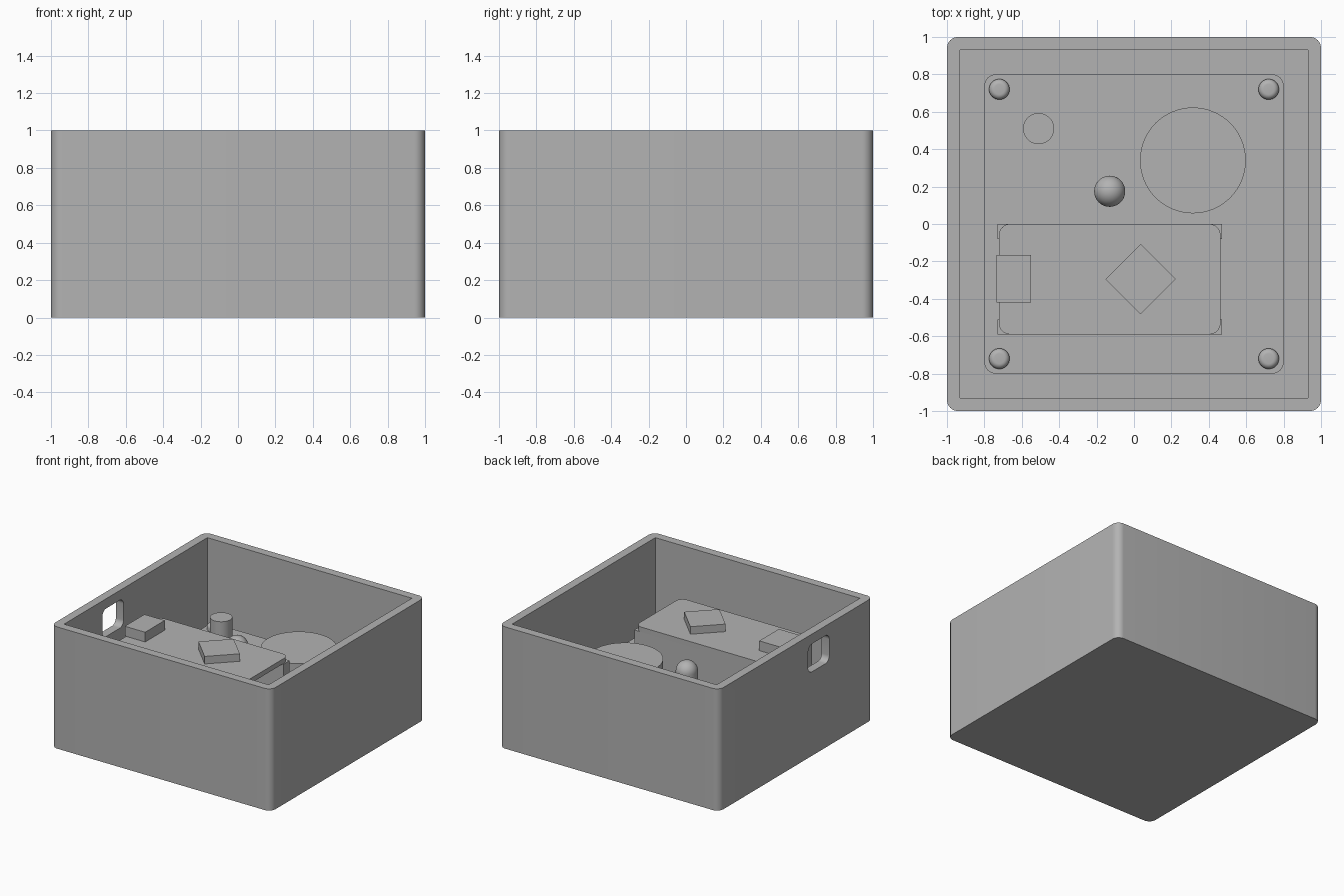
import bpy, bmesh, math
from mathutils import Matrix

if "Cube" in bpy.data.objects:
    bpy.data.objects.remove(bpy.data.objects["Cube"], do_unlink=True)

GREY = (0.45, 0.45, 0.45, 1)
mat = bpy.data.materials.new("plain grey")
mat.use_nodes = True
mat.diffuse_color = GREY
mat.node_tree.nodes["Principled BSDF"].inputs["Base Color"].default_value = GREY

FLOOR, BOARD, TRAY, TOP = 0.07, 0.385, 0.72, 0.76


def finish(name, bm):
    bmesh.ops.recalc_face_normals(bm, faces=bm.faces)
    mesh = bpy.data.meshes.new(name)
    bm.to_mesh(mesh)
    bm.free()
    mesh.materials.append(mat)
    obj = bpy.data.objects.new(name, mesh)
    bpy.context.collection.objects.link(obj)
    return obj


def smooth(obj):
    bpy.ops.object.select_all(action='DESELECT')
    obj.select_set(True)
    bpy.context.view_layer.objects.active = obj
    bpy.ops.object.shade_smooth_by_angle(angle=math.radians(35))


def box(name, x, y, z, turn=0):
    """Box from (min, max) ranges, turned about its own vertical axis."""
    bm = bmesh.new()
    mid = [(a + b) / 2 for a, b in (x, y, z)]
    size = [b - a for a, b in (x, y, z)]
    m = Matrix.Translation(mid) @ Matrix.Rotation(turn, 4, 'Z') @ Matrix.Diagonal((*size, 1))
    bmesh.ops.create_cube(bm, size=1, matrix=m)
    return finish(name, bm)


def rounded_slab(name, w, d, h, r, place):
    """Upright slab with rounded corners, base centred on its origin, then placed."""
    bm = bmesh.new()
    steps = 8
    ring = []
    for k, (sx, sy) in enumerate(((1, 1), (-1, 1), (-1, -1), (1, -1))):
        for i in range(steps + 1):
            a = (k + i / steps) * math.pi / 2
            ring.append(bm.verts.new((sx * (w / 2 - r) + r * math.cos(a),
                                      sy * (d / 2 - r) + r * math.sin(a), 0)))
    face = bm.faces.new(ring)
    ext = bmesh.ops.extrude_face_region(bm, geom=[face])
    bmesh.ops.translate(bm, vec=(0, 0, h),
                        verts=[v for v in ext["geom"] if isinstance(v, bmesh.types.BMVert)])
    bm.transform(place)
    obj = finish(name, bm)
    smooth(obj)
    return obj


def turned(name, profile, x, y, seg=48):
    """Lathe a (radius, height) profile that starts and ends on the axis."""
    bm = bmesh.new()
    verts = [bm.verts.new((r, 0, z)) for r, z in profile]
    edges = [bm.edges.new(pair) for pair in zip(verts, verts[1:])]
    bmesh.ops.spin(bm, geom=verts + edges, cent=(0, 0, 0), axis=(0, 0, 1),
                   angle=2 * math.pi, steps=seg)
    bmesh.ops.remove_doubles(bm, verts=bm.verts, dist=1e-5)
    bm.transform(Matrix.Translation((x, y, 0)))
    obj = finish(name, bm)
    smooth(obj)
    return obj


def cut(target, cutter):
    mod = target.modifiers.new("cut", 'BOOLEAN')
    mod.operation, mod.solver, mod.object = 'DIFFERENCE', 'EXACT', cutter
    bpy.context.view_layer.objects.active = target
    bpy.ops.object.modifier_apply(modifier=mod.name)
    bpy.data.objects.remove(cutter, do_unlink=True)


# Open case with a square cavity and a port opening in its right wall
case = rounded_slab("case", 2, 2, 1, 0.06, Matrix())
cut(case, box("cavity_cutter", (-0.93, 0.93), (-0.93, 0.93), (FLOOR, 1.2)))
cut(case, rounded_slab("port_cutter", 0.23, 0.275, 0.3, 0.05,
                       Matrix.Translation((-1.1, -0.295, 0.805)) @ Matrix.Rotation(math.pi / 2, 4, 'Y')))
smooth(case)

# Main circuit board on four posts with filleted pins
rounded_slab("main_board", 1.6, 1.6, 0.04, 0.06, Matrix.Translation((0, 0, BOARD - 0.04)))
R, r = 0.055, 0.027
fillet = [(r + (R - r) * math.cos(a), BOARD + 0.02 + 0.03 * math.sin(a))
          for a in (i * math.pi / 12 for i in range(7))]
for sx in (-1, 1):
    for sy in (-1, 1):
        turned("mounting_post", [(0, FLOOR), (R, FLOOR)] + fillet + [(0, BOARD + 0.05)],
               sx * 0.72, sy * 0.72, 32)

# Round parts on the main board
turned("large_disc", [(0, BOARD), (0.283, BOARD), (0.283, 0.655), (0, 0.655)], 0.315, 0.34, 64)
turned("tall_cylinder", [(0, BOARD), (0.083, BOARD), (0.083, 0.62), (0, 0.62)], -0.51, 0.51)
dome = [(0.083 * math.cos(a), 0.613 + 0.083 * math.sin(a))
        for a in (i * math.pi / 20 for i in range(10))]
turned("domed_lamp", [(0, BOARD), (0.083, BOARD)] + dome + [(0, 0.696)], -0.13, 0.175)

# Raised small board carried by two long walls
for y in ((-0.59, -0.51), (-0.08, 0)):
    box("support_wall", (-0.73, 0.47), y, (BOARD, TRAY))
rounded_slab("small_board", 1.185, 0.59, TOP - TRAY, 0.06, Matrix.Translation((-0.13, -0.295, TRAY)))
box("port_block", (-0.735, -0.55), (-0.42, -0.165), (TOP, 0.84))
box("chip", (-0.098, 0.168), (-0.428, -0.162), (TOP, 0.822), math.pi / 4)
